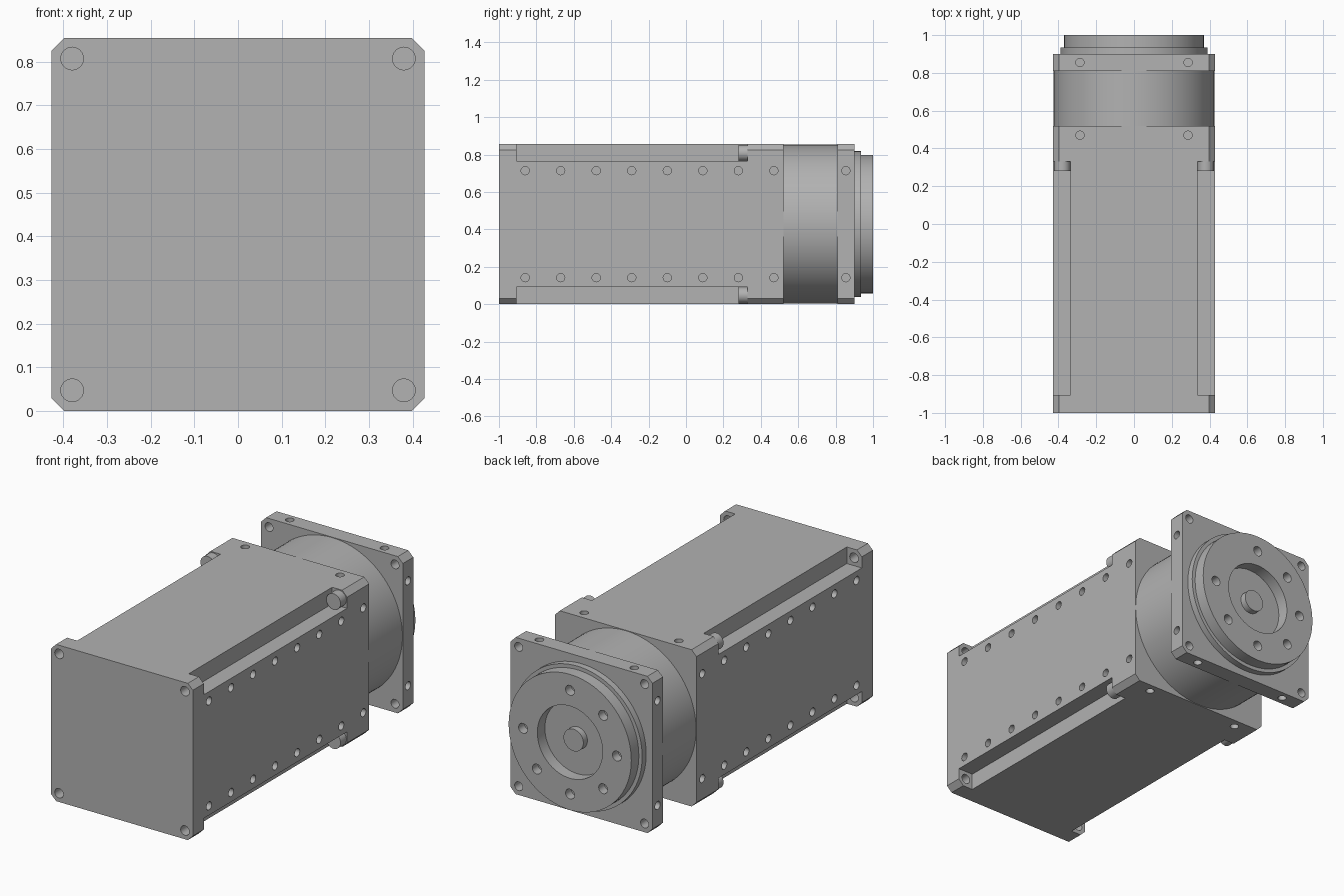
import bpy, bmesh, math
from mathutils import Matrix, Vector

if "Cube" in bpy.data.objects:
    bpy.data.objects.remove(bpy.data.objects["Cube"], do_unlink=True)

H = 0.4275            # half width of the square section, also the axis height
BOLT = 0.38           # corner bolt offset from the axis
PITCH = 0.286         # side hole offset from the axis
SIGNS = [(a, b) for a in (-1, 1) for b in (-1, 1)]

metal = bpy.data.materials.new("grey metal")
metal.use_nodes = True
color = (0.445, 0.445, 0.445, 1)
metal.diffuse_color = color
metal.node_tree.nodes["Principled BSDF"].inputs["Base Color"].default_value = color


def finish(name, bm):
    bmesh.ops.recalc_face_normals(bm, faces=bm.faces)
    mesh = bpy.data.meshes.new(name)
    bm.to_mesh(mesh)
    bm.free()
    mesh.materials.append(metal)
    obj = bpy.data.objects.new(name, mesh)
    bpy.context.collection.objects.link(obj)
    return obj


def activate(obj):
    bpy.ops.object.select_all(action='DESELECT')
    obj.select_set(True)
    bpy.context.view_layer.objects.active = obj


def smooth(obj):
    activate(obj)
    bpy.ops.object.shade_smooth_by_angle(angle=math.radians(30))


def add_cylinder(bm, start, end, radius, sides=24):
    start, end = Vector(start), Vector(end)
    axis = end - start
    turn = axis.to_track_quat('Z', 'Y').to_matrix().to_4x4()
    bmesh.ops.create_cone(bm, cap_ends=True, segments=sides, radius1=radius, radius2=radius,
                          depth=axis.length, matrix=Matrix.Translation((start + end) / 2) @ turn)


def add_box(bm, low, high):
    low, high = Vector(low), Vector(high)
    bmesh.ops.create_cube(bm, size=1, matrix=Matrix.Translation((low + high) / 2)
                          @ Matrix.Diagonal((*(high - low), 1)))


def chamfered_block(name, y0, y1, chamfer=0.03):
    # Square block along y with its four long edges cut at 45 degrees
    bm = bmesh.new()
    add_box(bm, (-H, y0, 0), (H, y1, 2 * H))
    long_edges = [e for e in bm.edges if abs(e.verts[0].co.y - e.verts[1].co.y) > 0.01]
    bmesh.ops.bevel(bm, geom=long_edges, offset=chamfer, segments=1, affect='EDGES')
    return finish(name, bm)


def cut(obj, bm):
    cutter = finish("cutter", bm)
    cutter.hide_render = True
    mod = obj.modifiers.new("cut", 'BOOLEAN')
    mod.operation, mod.solver, mod.object = 'DIFFERENCE', 'EXACT', cutter
    activate(obj)
    bpy.ops.object.modifier_apply(modifier=mod.name)
    bpy.data.objects.remove(cutter, do_unlink=True)


def add_wall_holes(bm, y, top_too, depth=0.06, radius=0.022):
    # Pairs of blind holes on both sides, and on top and bottom if asked
    for face, s in SIGNS:
        near, far = face * (H - depth), face * (H + 0.05)
        add_cylinder(bm, (near, y, H + s * PITCH), (far, y, H + s * PITCH), radius)
        if top_too:
            add_cylinder(bm, (s * PITCH, y, H + near), (s * PITCH, y, H + far), radius)


# Main housing with corner grooves, bolt holes and side holes
housing = chamfered_block("housing", -1.0, 0.52)
grooves = bmesh.new()
for sx, sz in SIGNS:
    xs = sorted((sx * 0.337, sx * 0.5))
    zs = sorted((H + sz * 0.337, H + sz * 0.5))
    add_box(grooves, (xs[0], -0.905, zs[0]), (xs[1], 0.33, zs[1]))
cut(housing, grooves)
holes = bmesh.new()
for sx, sz in SIGNS:
    x, z = sx * BOLT, H + sz * BOLT
    add_cylinder(holes, (x, -1.05, z), (x, -0.85, z), 0.026)
for i in range(8):
    add_wall_holes(holes, -0.86 + 0.19 * i, top_too=(i == 7))
cut(housing, holes)
smooth(housing)

# Bolt heads at the end of each groove
for sx, sz in SIGNS:
    bm = bmesh.new()
    x, z = sx * BOLT, H + sz * BOLT
    add_cylinder(bm, (x, 0.28, z), (x, 0.335, z), 0.043, 32)
    side = ("left" if sx > 0 else "right") + ("_top" if sz > 0 else "_bottom")
    smooth(finish("bolt_head_" + side, bm))

# Round neck between housing and flange
bm = bmesh.new()
add_cylinder(bm, (0, 0.515, H), (0, 0.815, H), 0.425, 96)
smooth(finish("neck", bm))

# Square mounting flange
flange = chamfered_block("flange", 0.81, 0.90)
holes = bmesh.new()
for sx, sz in SIGNS:
    x, z = sx * BOLT, H + sz * BOLT
    add_cylinder(holes, (x, 0.75, z), (x, 0.95, z), 0.024)
add_wall_holes(holes, 0.855, top_too=True)
cut(flange, holes)
smooth(flange)

# Centring ring behind the output disc
bm = bmesh.new()
add_cylinder(bm, (0, 0.89, H), (0, 0.935, H), 0.39, 96)
smooth(finish("centring_ring", bm))

# Output disc with central recess and a ring of holes, one position left blank
bm = bmesh.new()
add_cylinder(bm, (0, 0.915, H), (0, 1.0, H), 0.37, 96)
disc = finish("output_disc", bm)
holes = bmesh.new()
add_cylinder(holes, (0, 0.935, H), (0, 1.05, H), 0.197, 64)
for i in range(8):
    if i == 1:
        continue
    a = math.radians(45 * i)
    x, z = 0.283 * math.cos(a), H + 0.283 * math.sin(a)
    add_cylinder(holes, (x, 0.95, z), (x, 1.05, z), 0.027)
cut(disc, holes)
smooth(disc)

# Shaft stub in the recess
bm = bmesh.new()
add_cylinder(bm, (0, 0.925, H), (0, 0.97, H), 0.06, 32)
smooth(finish("shaft_stub", bm))
